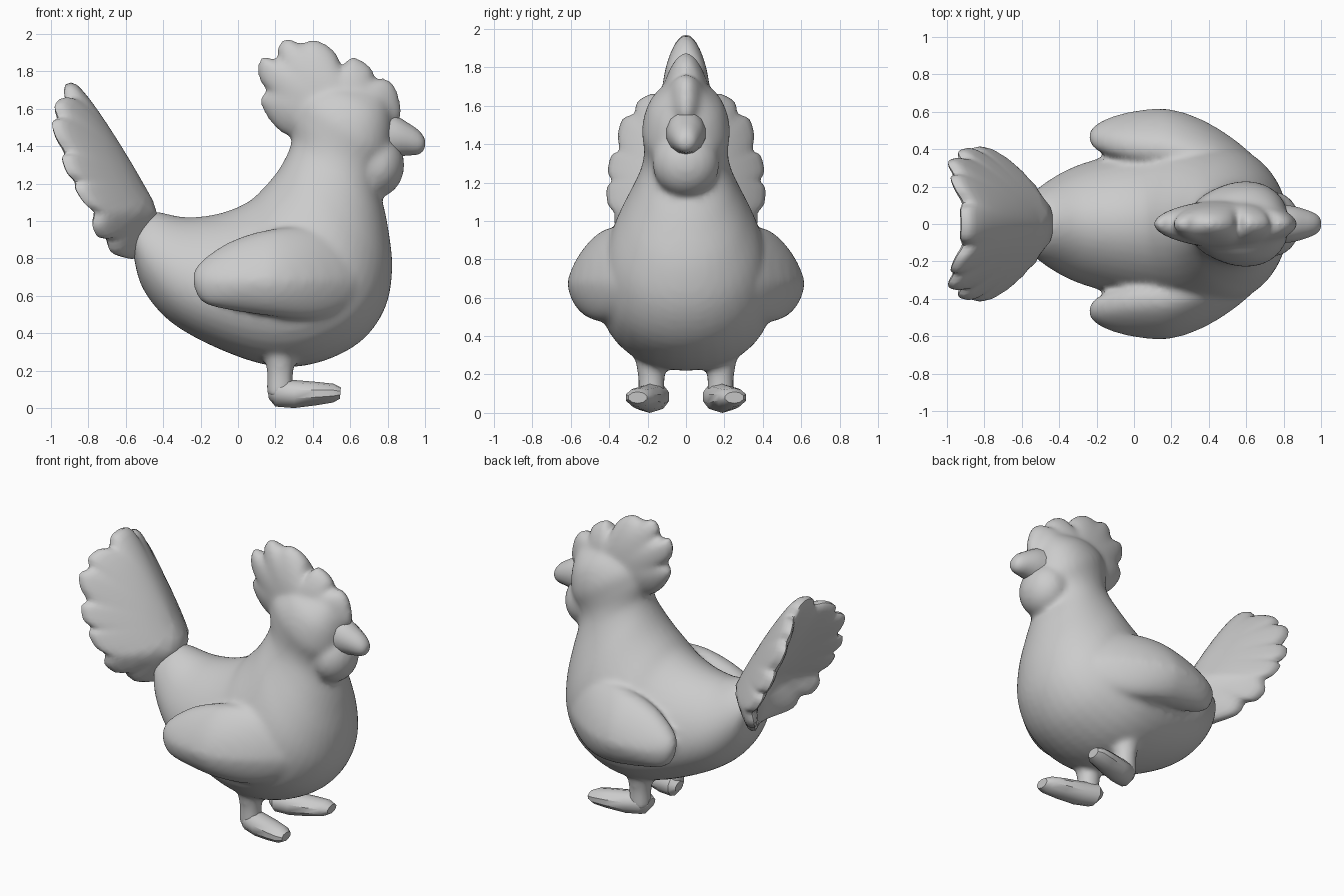
import bpy, bmesh, math
from mathutils import Vector

if "Cube" in bpy.data.objects:
    bpy.data.objects.remove(bpy.data.objects["Cube"])


def spline(pts, n, closed=False):
    """Catmull-Rom through tuples of any length, n steps per span."""
    pts = [Vector(p) for p in pts]
    m, out = len(pts), []
    pick = lambda i: pts[i % m] if closed else pts[max(0, min(m - 1, i))]
    for i in range(m if closed else m - 1):
        a, b, c, d = (pick(i + k) for k in (-1, 0, 1, 2))
        for j in range(n):
            t = j / n
            out.append(0.5 * (2 * b + (c - a) * t + (2 * a - 5 * b + 4 * c - d) * t ** 2
                              + (3 * b - a - 3 * c + d) * t ** 3))
    return out if closed else out + [pts[-1]]


def skin(name, rings):
    """Mesh from a list of closed rings, with both ends capped."""
    bm = bmesh.new()
    vs = [[bm.verts.new(p) for p in r] for r in rings]
    n = len(vs[0])
    for r0, r1 in zip(vs, vs[1:]):
        for i in range(n):
            k = (i + 1) % n
            bm.faces.new((r0[i], r0[k], r1[k], r1[i]))
    for ring in (vs[0], vs[-1]):
        mid = bm.verts.new(sum((v.co for v in ring), Vector()) / n)
        for i in range(n):
            bm.faces.new((ring[i], ring[(i + 1) % n], mid))
    bmesh.ops.recalc_face_normals(bm, faces=bm.faces)
    me = bpy.data.meshes.new(name)
    bm.to_mesh(me)
    bm.free()
    ob = bpy.data.objects.new(name, me)
    bpy.context.collection.objects.link(ob)
    return ob


def loft(name, rows, steps, sides, cy=lambda x: 0.0, skew=0.0):
    """Rows: top x, top z, bottom x, bottom z, half width; skew narrows the top."""
    rings = []
    for tx, tz, bx, bz, w in spline(rows, steps):
        ring = []
        for i in range(sides):
            a = 2 * math.pi * i / sides
            c = math.cos(a)
            x = (tx + bx) / 2 + (tx - bx) / 2 * c
            z = (tz + bz) / 2 + (tz - bz) / 2 * c
            ring.append((x, cy(x) + w * math.sin(a) * (1 - skew * c), z))
        rings.append(ring)
    return skin(name, rings)


def puff(name, outline, centre, thick, power, place, steps=4):
    """Inflated plate: the outline shrinks to its centre, losing its scallops."""
    pts, c = spline(outline, steps, True), Vector(centre)
    soft = pts
    for _ in range(30):
        soft = [(soft[i - 1] + soft[i] + soft[(i + 1) % len(soft)]) / 3
                for i in range(len(soft))]
    scales = [0.06, 0.25, 0.45, 0.62, 0.77, 0.88, 0.95, 0.985]
    levels = [(s, -1) for s in scales] + [(1, 0)] + [(s, 1) for s in reversed(scales)]
    rings = []
    for s, side in levels:
        t = side * thick * max(0, 1 - s * s) ** power
        rings.append([place(*(c + (q.lerp(p, s ** 4) - c) * s), t)
                      for p, q in zip(pts, soft)])
    return skin(name, rings)


# Torso, neck and head in one sweep from rump to crown
body = loft("body", [
    (-0.53, 1.01, -0.56, 0.82, 0.15), (-0.45, 1.05, -0.51, 0.64, 0.21),
    (-0.28, 1.02, -0.36, 0.46, 0.30), (-0.10, 1.04, -0.10, 0.315, 0.37),
    (0.05, 1.10, 0.18, 0.225, 0.425), (0.13, 1.17, 0.42, 0.24, 0.45),
    (0.20, 1.25, 0.65, 0.35, 0.43), (0.25, 1.33, 0.785, 0.53, 0.38),
    (0.28, 1.40, 0.825, 0.75, 0.31), (0.29, 1.46, 0.80, 0.98, 0.25),
    (0.28, 1.52, 0.765, 1.15, 0.22), (0.28, 1.58, 0.77, 1.25, 0.217),
    (0.32, 1.68, 0.82, 1.35, 0.225), (0.45, 1.74, 0.83, 1.50, 0.185),
    (0.60, 1.74, 0.81, 1.65, 0.09)], 4, 40, skew=0.17)

# Comb running from the nape over the crown to the beak
comb = puff("comb", [
    (0.29, 1.45), (0.20, 1.50), (0.13, 1.60), (0.12, 1.66), (0.155, 1.70), (0.115, 1.75),
    (0.105, 1.83), (0.13, 1.88), (0.215, 1.86), (0.21, 1.93), (0.26, 1.98), (0.33, 1.95),
    (0.40, 1.97), (0.48, 1.94), (0.535, 1.88), (0.55, 1.82), (0.60, 1.875), (0.66, 1.86),
    (0.72, 1.81), (0.73, 1.75), (0.78, 1.765), (0.84, 1.72), (0.87, 1.62), (0.865, 1.54),
    (0.78, 1.47), (0.55, 1.42)],
    (0.53, 1.58), 0.13, 0.5, lambda x, z, t: (x, t, z))

# Beak
loft("beak", [
    (0.74, 1.60, 0.74, 1.32, 0.11), (0.84, 1.565, 0.84, 1.34, 0.10),
    (0.90, 1.53, 0.90, 1.35, 0.085), (0.96, 1.49, 0.96, 1.355, 0.062),
    (0.99, 1.455, 0.99, 1.375, 0.04), (1.0, 1.43, 1.0, 1.40, 0.015)], 2, 14)

# Wattle under the beak
bpy.ops.mesh.primitive_uv_sphere_add(segments=24, ring_count=14, location=(0.74, 0, 1.30))
wattle = bpy.context.object
wattle.name = "wattle"
wattle.scale = (0.15, 0.175, 0.175)


# Tail fan, folded backwards around its centre ridge
def tail_place(y, z, t):
    ridge = -0.46 - 0.57 * max(0, z - 1.05) - 0.25 * max(0, 1.05 - z)
    t *= 1.5 if t < 0 else 1
    return (ridge - (math.hypot(y, 0.2) - 0.2) - 0.04 + t, 0.97 * y, z)


tail_half = [
    (0.08, 1.72), (0.12, 1.66), (0.19, 1.66), (0.26, 1.62), (0.28, 1.56), (0.34, 1.53),
    (0.365, 1.45), (0.36, 1.37), (0.40, 1.34), (0.42, 1.26), (0.40, 1.21), (0.425, 1.17),
    (0.42, 1.09), (0.385, 1.04), (0.38, 0.97), (0.33, 0.91), (0.27, 0.90), (0.22, 0.83),
    (0.10, 0.80)]
puff("tail", [(0, 1.74)] + tail_half + [(-y, z) for y, z in reversed(tail_half)],
     (0, 1.2), 0.08, 0.35, tail_place, 3)

# Paired parts
wing_outline = [
    (-0.22, 0.76), (-0.08, 0.87), (0.10, 0.94), (0.32, 0.97), (0.54, 0.94), (0.68, 0.82),
    (0.69, 0.65), (0.58, 0.53), (0.40, 0.475), (0.15, 0.495), (-0.10, 0.535), (-0.20, 0.575),
    (-0.24, 0.67)]
blend = [comb, wattle]
for side, tag in ((1, "left"), (-1, "right")):
    # Wing
    blend.append(puff("wing_" + tag, wing_outline, (0.18, 0.70), 0.15, 0.42,
                      lambda x, z, t: (x, side * (0.47 - 0.28 * max(0, z - 0.68)
                                                  - 0.5 * max(0, x - 0.15) ** 1.5 + t), z)))
    # Leg
    rings = []
    for z, r in ((0.36, 0.09), (0.27, 0.085), (0.22, 0.075), (0.17, 0.07), (0.06, 0.072)):
        rings.append([(0.225 + r * math.cos(a), side * 0.18 + r * math.sin(a), z)
                      for a in (2 * math.pi * i / 14 for i in range(14))])
    blend.append(skin("leg_" + tag, rings))
    # Foot, splayed outwards
    loft("foot_" + tag, [
        (0.155, 0.12, 0.165, 0.05, 0.045), (0.20, 0.16, 0.20, 0.008, 0.08),
        (0.30, 0.15, 0.30, 0.0, 0.085), (0.42, 0.14, 0.42, 0.015, 0.085),
        (0.51, 0.13, 0.51, 0.03, 0.075), (0.55, 0.11, 0.545, 0.05, 0.05)],
        1, 10, lambda x: side * (0.165 + 0.25 * (x - 0.2)))

# Fuse head parts, wings and legs into the body as one soft sculpted skin
bpy.ops.object.select_all(action='DESELECT')
for ob in blend + [body]:
    ob.select_set(True)
bpy.context.view_layer.objects.active = body
bpy.ops.object.join()
remesh = body.modifiers.new("fuse", 'REMESH')
remesh.mode = 'VOXEL'
remesh.voxel_size = 0.018
remesh.use_smooth_shade = True
soften = body.modifiers.new("soften", 'SMOOTH')
soften.factor = 0.5
soften.iterations = 8

# Smooth shading with sharp creases kept on the separate parts
bpy.ops.object.select_all(action='SELECT')
bpy.ops.object.shade_smooth_by_angle(angle=math.radians(40))
